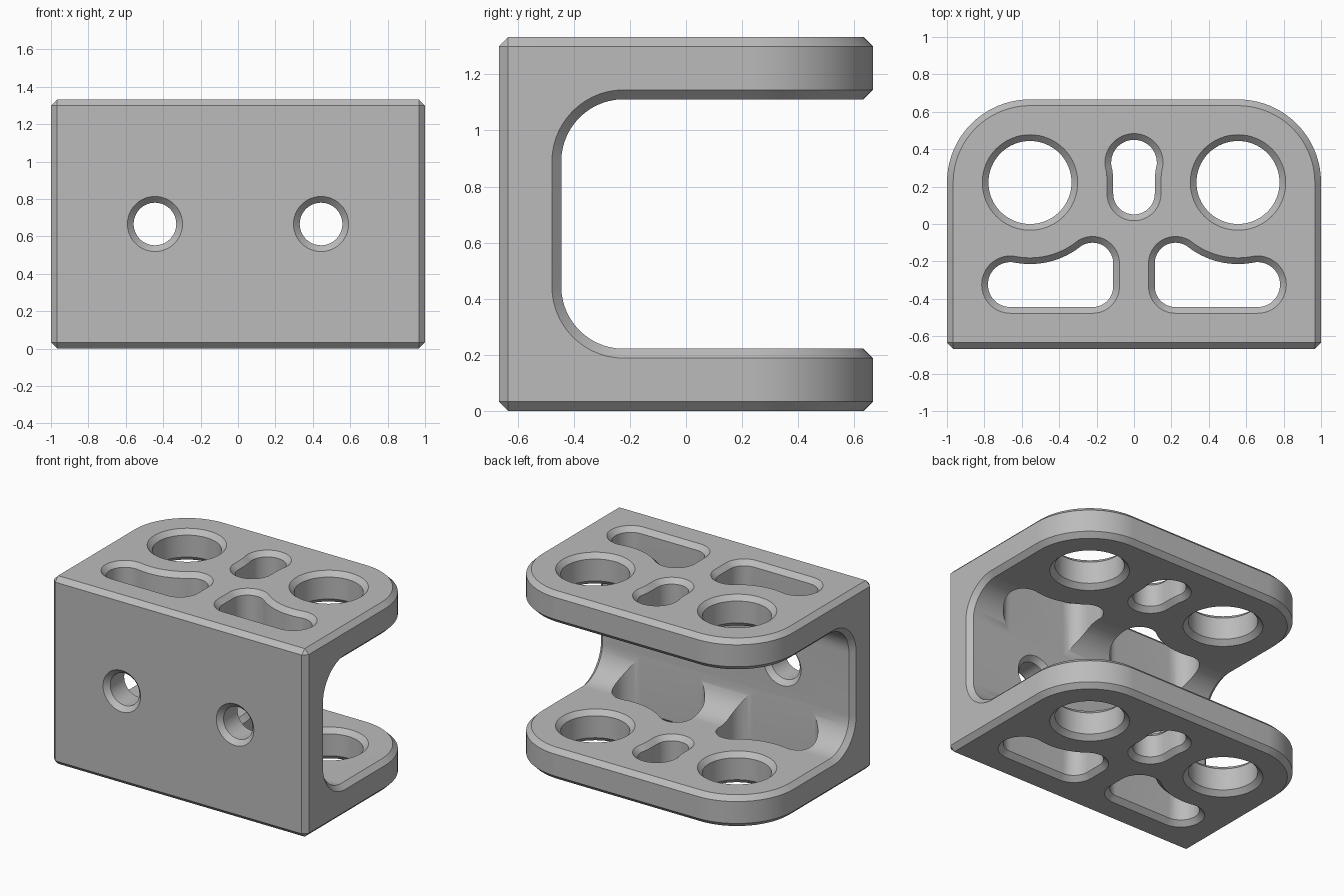
import bpy, bmesh, math
from mathutils import Vector

default = bpy.data.objects.get("Cube")
if default:
    bpy.data.objects.remove(default, do_unlink=True)

HEIGHT, ARM, CHAMFER = 1.333, 0.222, 0.0333
HALF_Y, EAR = 0.667, 0.444
PIVOT = (0.556, 0.222)


def arc(center, radius, start, end, steps=20):
    """Points along an arc, angles in degrees."""
    angles = [math.radians(start + (end - start) * i / steps) for i in range(steps + 1)]
    return [Vector((center[0] + radius * math.cos(a), center[1] + radius * math.sin(a)))
            for a in angles]


def outline(*pieces):
    """Join pieces into one closed loop without doubled points."""
    loop = []
    for p in (Vector(q) for piece in pieces for q in piece):
        if not loop or (p - loop[-1]).length > 0.003:
            loop.append(p)
    if (loop[0] - loop[-1]).length < 0.003:
        loop.pop()
    return loop


def mirrored(loop):
    return [Vector((-p.x, p.y)) for p in reversed(loop)]


def grow(loop, amount):
    """Offset a counter-clockwise loop outwards."""
    result = []
    for i, p in enumerate(loop):
        a = (p - loop[i - 1]).normalized()
        b = (loop[(i + 1) % len(loop)] - p).normalized()
        n1, n2 = Vector((a.y, -a.x)), Vector((b.y, -b.x))
        result.append(p + (n1 + n2) * amount / (1 + n1.dot(n2)))
    return result


PLACE = {"x": lambda u, v, w: (w, u, v),
         "y": lambda u, v, w: (u, w, v),
         "z": lambda u, v, w: (u, v, w)}


def loft(name, loop, levels, axis="z", keep_y_above=None):
    """Solid through copies of a loop; levels are (position, outward offset)."""
    bm = bmesh.new()
    rings = [[bm.verts.new(PLACE[axis](p.x, p.y, w)) for p in grow(loop, off)]
             for w, off in levels]
    count = len(loop)
    for low, high in zip(rings, rings[1:]):
        for i in range(count):
            j = (i + 1) % count
            bm.faces.new((low[i], low[j], high[j], high[i]))
    bm.faces.new(rings[0])
    bm.faces.new(rings[-1])
    if keep_y_above is not None:
        cut = bmesh.ops.bisect_plane(bm, geom=bm.verts[:] + bm.edges[:] + bm.faces[:],
                                     plane_co=(0, keep_y_above, 0),
                                     plane_no=(0, 1, 0), clear_inner=True)
        edges = [e for e in cut["geom_cut"] if isinstance(e, bmesh.types.BMEdge)]
        bmesh.ops.holes_fill(bm, edges=edges, sides=0)
    bmesh.ops.recalc_face_normals(bm, faces=bm.faces[:])
    mesh = bpy.data.meshes.new(name)
    bm.to_mesh(mesh)
    bm.free()
    obj = bpy.data.objects.new(name, mesh)
    bpy.context.collection.objects.link(obj)
    return obj


cutters = []


def subtract(target, cutter):
    mod = target.modifiers.new(cutter.name, "BOOLEAN")
    mod.operation, mod.solver, mod.object = "DIFFERENCE", "EXACT", cutter
    cutter.hide_render = True
    cutters.append(cutter)


# Solid block with two rounded rear corners
block = outline([(-1, -HALF_Y), (1, -HALF_Y)],
                arc(PIVOT, EAR, 0, 90, 28),
                arc((-PIVOT[0], PIVOT[1]), EAR, 90, 180, 28))
bracket = loft("bracket", block, [(0, 0), (HEIGHT, 0)])

# Channel between the arms, open to the rear, with rounded inner corners
radius = 0.2225
channel = outline([(1, HEIGHT - ARM)],
                  arc((-0.222, HEIGHT - ARM - radius), radius, 90, 180, 24),
                  arc((-0.222, ARM + radius), radius, 180, 270, 24),
                  [(1, ARM)])
subtract(bracket, loft("channel_cutter", channel, [(-1.2, 0), (1.2, 0)], "x"))

# Chamfer on every outer edge
bevel = bracket.modifiers.new("edge_chamfer", "BEVEL")
bevel.width, bevel.segments = CHAMFER, 1
bevel.limit_method, bevel.angle_limit = "ANGLE", math.radians(40)
bevel.use_clamp_overlap = False

# Levels of a cutter that passes both arms and chamfers their faces
c, e = CHAMFER, 0.01
outer_low, outer_high = [(-e, c + e), (c, 0)], [(HEIGHT - c, 0), (HEIGHT + e, c + e)]
inner = [(ARM - c, 0), (ARM + e, c + e),
         (HEIGHT - ARM - e, c + e), (HEIGHT - ARM + c, 0)]
through = outer_low + inner + outer_high

# Large round holes in the arms
round_hole = outline(arc(PIVOT, ARM, 0, 360, 64))

# Central waisted slot
waist_slot = outline(arc((0, 0.162), 0.111, 180, 360),
                     arc(PIVOT, 0.445, 180, 169.2, 8),
                     arc((0, 0.328), 0.122, -10.8, 190.8, 32),
                     arc((-PIVOT[0], PIVOT[1]), 0.445, 10.8, 0, 8))

# Bean shaped slots whose upper edge follows the round hole
bean = outline(arc((0.222, -0.333), 0.111, 180, 270),
               arc((0.661, -0.324), 0.12, 270, 460.9, 32),
               arc(PIVOT, 0.436, -79.1, -127.6, 20),
               arc((0.222, -0.211), 0.111, 52.4, 180, 24))

# Mounting holes in the front wall
mount_hole = outline(arc((0.444, HEIGHT / 2), 0.114, 0, 360, 48))
wall = [(-HALF_Y - e, c + e), (c - HALF_Y, 0), (-0.4445 - c, 0), (-0.4445 + e, c + e)]

subtract(bracket, loft("waist_slot_cutter", waist_slot, through))
lip = 0.02
bean_lip = [(ARM - c - lip, -lip), (ARM + lip, c + lip),
            (HEIGHT - ARM - lip, c + lip), (HEIGHT - ARM + c + lip, -lip)]
for side, shape in (("left", lambda s: s), ("right", mirrored)):
    subtract(bracket, loft(side + "_round_cutter", shape(round_hole), through))
    subtract(bracket, loft(side + "_bean_cutter", shape(bean), outer_low + outer_high))
    subtract(bracket, loft(side + "_bean_lip_cutter", shape(bean), bean_lip,
                           keep_y_above=-0.23))
    subtract(bracket, loft(side + "_mount_cutter", shape(mount_hole), wall, "y"))

# Bake the cuts and drop the cutters
bpy.context.view_layer.update()
graph = bpy.context.evaluated_depsgraph_get()
baked = bpy.data.meshes.new_from_object(bracket.evaluated_get(graph))
bracket.modifiers.clear()
bracket.data = baked
for cutter in cutters:
    bpy.data.objects.remove(cutter, do_unlink=True)

# Smooth curves with crisp chamfer edges
for face in baked.polygons:
    face.use_smooth = True
baked.set_sharp_from_angle(angle=math.radians(25))

# Plain grey metal
grey = bpy.data.materials.new("grey_metal")
grey.use_nodes = True
colour = (0.5, 0.5, 0.5, 1)
grey.diffuse_color = colour
grey.node_tree.nodes["Principled BSDF"].inputs["Base Color"].default_value = colour
baked.materials.clear()
baked.materials.append(grey)
